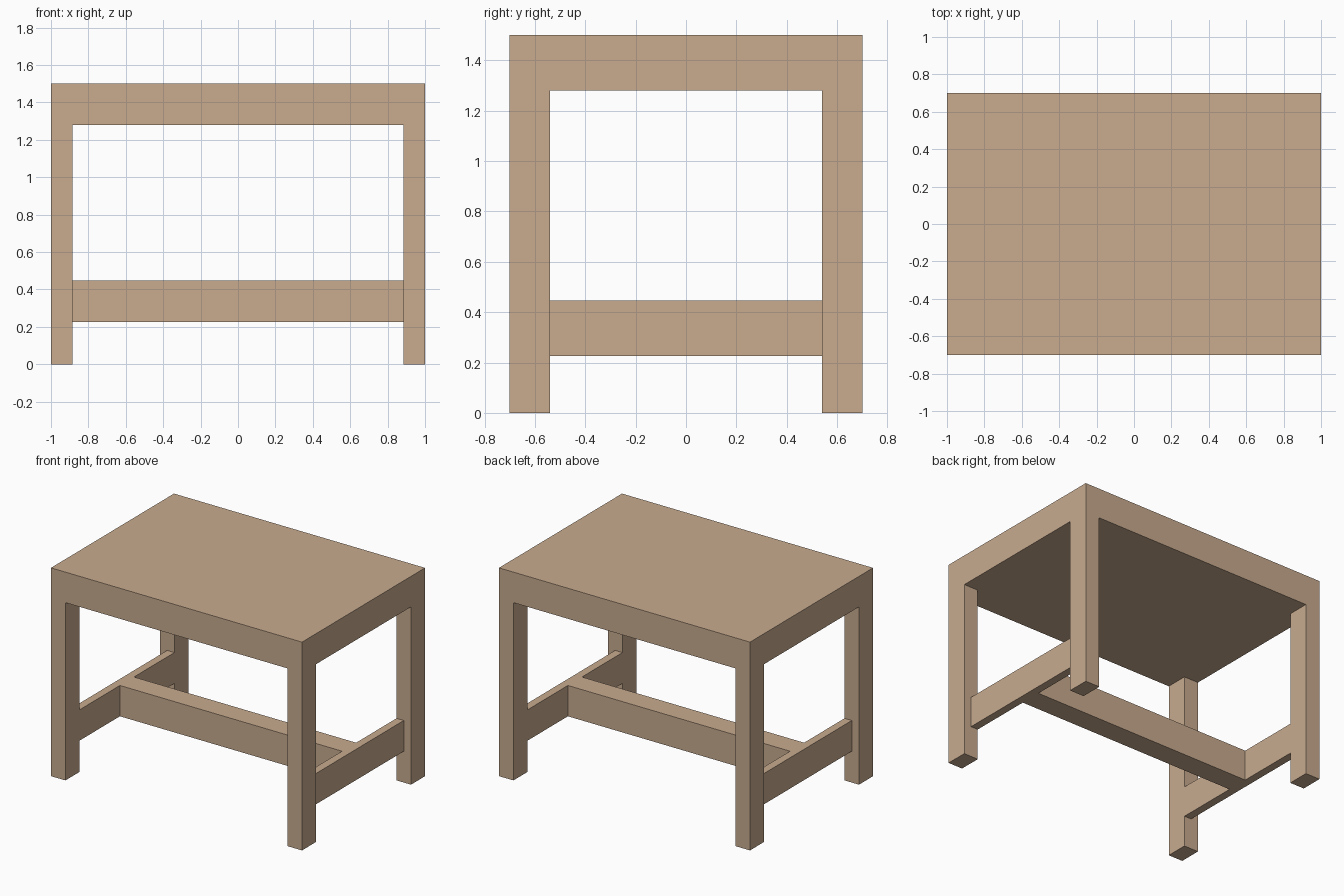
import bpy
import bmesh
from mathutils import Matrix, Vector

cube = bpy.data.objects.get("Cube")
if cube:
    bpy.data.objects.remove(cube, do_unlink=True)

HALF_X, HALF_Y, HEIGHT = 1.0, 0.7, 1.5
LEG_X, LEG_Y = 0.885, 0.54          # inner faces of the legs
TOP_Z = 1.28                        # underside of the thick top
BAR_LOW, BAR_HIGH = 0.225, 0.447    # stretcher heights
BAR_OUT = 0.943                     # outer face of the side stretchers

wood = bpy.data.materials.new("light_wood")
wood.use_nodes = True
colour = (0.578, 0.407, 0.275, 1.0)
wood.diffuse_color = colour
wood.node_tree.nodes["Principled BSDF"].inputs["Base Color"].default_value = colour


def box_mesh(low, high):
    low, high = Vector(low), Vector(high)
    bm = bmesh.new()
    matrix = Matrix.Translation((low + high) / 2) @ Matrix.Diagonal((*(high - low), 1))
    bmesh.ops.create_cube(bm, size=1, matrix=matrix)
    return bm


def finish(bm, name):
    bmesh.ops.recalc_face_normals(bm, faces=bm.faces)
    mesh = bpy.data.meshes.new(name)
    bm.to_mesh(mesh)
    bm.free()
    mesh.materials.append(wood)
    obj = bpy.data.objects.new(name, mesh)
    bpy.context.collection.objects.link(obj)
    return obj


# Thick top with the four corner legs drawn down from its underside
bm = box_mesh((-HALF_X, -HALF_Y, TOP_Z), (HALF_X, HALF_Y, HEIGHT))
for axis, cut in (((1, 0, 0), LEG_X), ((0, 1, 0), LEG_Y)):
    for side in (-1, 1):
        bmesh.ops.bisect_plane(bm, geom=bm.verts[:] + bm.edges[:] + bm.faces[:],
                               plane_co=Vector(axis) * cut * side, plane_no=axis)
bm.normal_update()
corners = []
for face in bm.faces:
    c = face.calc_center_median()
    if face.normal.z < -0.5 and abs(c.x) > LEG_X and abs(c.y) > LEG_Y:
        corners.append(face)
feet = bmesh.ops.extrude_discrete_faces(bm, faces=corners)["faces"]
for face in feet:
    bmesh.ops.translate(bm, verts=face.verts, vec=(0, 0, -TOP_Z))
bmesh.ops.remove_doubles(bm, verts=bm.verts, dist=0.0001)
finish(bm, "table_top_and_legs")

# Side stretchers between the front and back legs
for side, name in ((1, "left_stretcher"), (-1, "right_stretcher")):
    x_low, x_high = sorted((side * LEG_X, side * BAR_OUT))
    finish(box_mesh((x_low, -LEG_Y, BAR_LOW), (x_high, LEG_Y, BAR_HIGH)), name)

# Long stretcher joining the two side stretchers
finish(box_mesh((-LEG_X, -0.08, BAR_LOW), (LEG_X, 0.08, BAR_HIGH)), "centre_stretcher")
